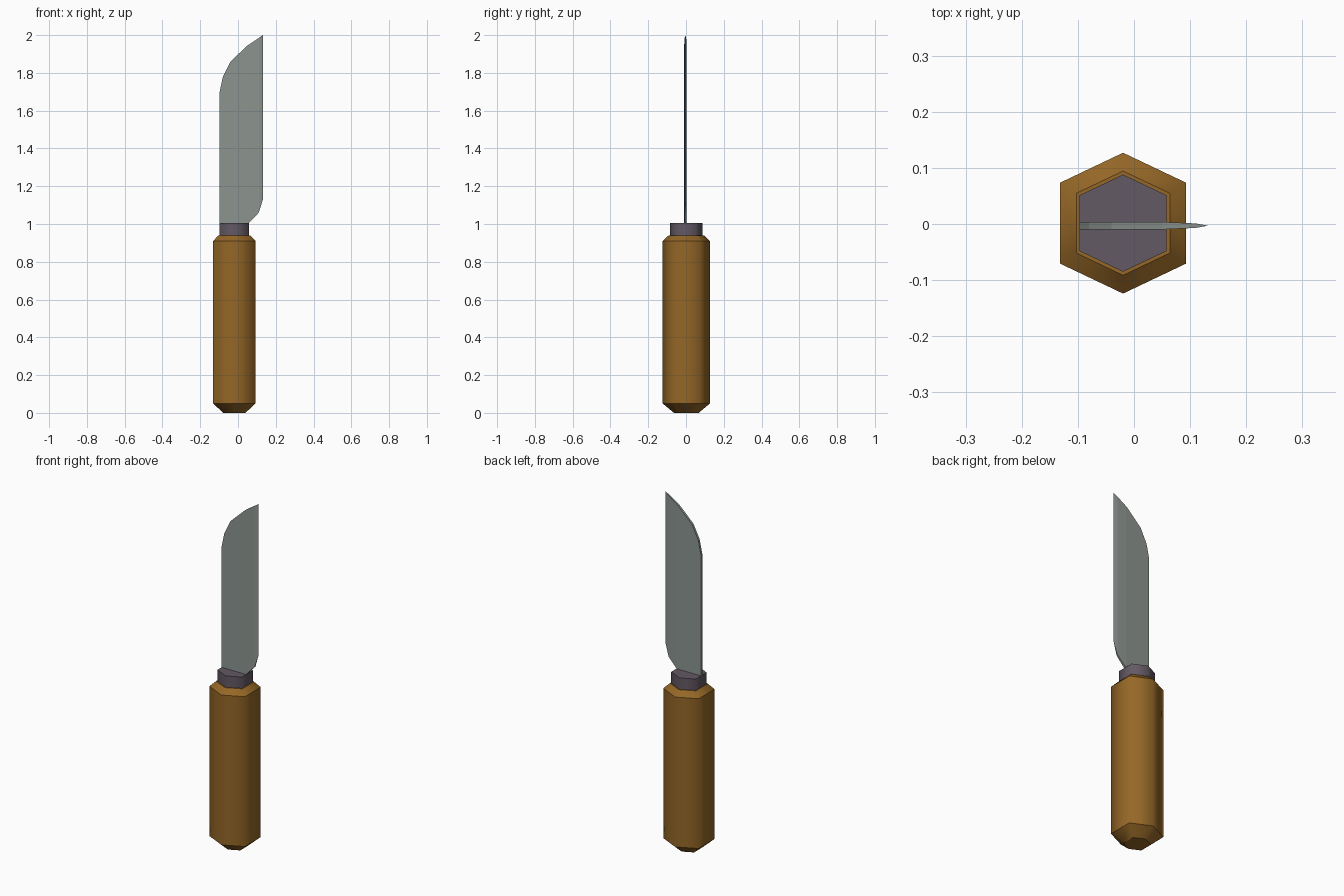
import bpy, bmesh

if "Cube" in bpy.data.objects:
    bpy.data.objects.remove(bpy.data.objects["Cube"])

def material(name, rgb):
    m = bpy.data.materials.new(name)
    m.diffuse_color = (*rgb, 1)
    m.use_nodes = True
    m.node_tree.nodes["Principled BSDF"].inputs["Base Color"].default_value = m.diffuse_color
    return m

WOOD = material("brown wood", (0.30, 0.135, 0.02))
METAL = material("dark collar metal", (0.125, 0.10, 0.125))
STEEL = material("grey blade steel", (0.265, 0.30, 0.28))

# Slightly squashed hexagon shared by the handle and collar
CX, CY = -0.0195, 0.0015
HEX = [(0, 0.1255), (-0.1125, 0.072), (-0.1125, -0.072),
       (0, -0.1255), (0.1125, -0.072), (0.1125, 0.072)]

def finish(bm, name, mat):
    bmesh.ops.recalc_face_normals(bm, faces=bm.faces[:])
    me = bpy.data.meshes.new(name)
    bm.to_mesh(me)
    bm.free()
    me.materials.append(mat)
    ob = bpy.data.objects.new(name, me)
    bpy.context.collection.objects.link(ob)
    return ob

def hex_stack(name, levels, mat):
    """Loft hexagons through (height, scale); smooth around, sharp at rings."""
    bm = bmesh.new()
    rings = [[bm.verts.new((CX + x * s, CY + y * s, z)) for x, y in HEX]
             for z, s in levels]
    for a, b in zip(rings, rings[1:]):
        for i in range(6):
            j = (i + 1) % 6
            bm.faces.new((a[i], a[j], b[j], b[i])).smooth = True
    bm.faces.new(rings[0][::-1])
    bm.faces.new(rings[-1])
    for e in bm.edges:
        if abs(e.verts[0].co.z - e.verts[1].co.z) < 1e-5:
            e.smooth = False
    return finish(bm, name, mat)

hex_stack("handle", [(0, 0.52), (0.05, 1), (0.91, 1), (0.94, 0.74)], WOOD)
hex_stack("collar", [(0.93, 0.69), (1.005, 0.69)], METAL)

# Blade: side outline, cut along the bevel lines, then thinned to the edge
OUTLINE = [(-0.097, 0.99), (0.045, 0.99), (0.062, 1.01), (0.11, 1.06),
           (0.132, 1.13), (0.132, 2.0), (0.05, 1.945), (-0.04, 1.86),
           (-0.08, 1.78), (-0.097, 1.70)]
EDGE_X, BEVELS = 0.132, ((0.055, 0.0065), (0.11, 0.004))

def half_thickness(x):
    (x0, t0), (x1, t1) = BEVELS
    if x <= x0:
        return t0
    if x <= x1:
        return t0 + (t1 - t0) * (x - x0) / (x1 - x0)
    return t1 * (EDGE_X - x) / (EDGE_X - x1)

bm = bmesh.new()
face = bm.faces.new([bm.verts.new((x, 0, z)) for x, z in OUTLINE])
ext = bmesh.ops.extrude_face_region(bm, geom=[face], use_keep_orig=True)
for v in ext["geom"]:
    if isinstance(v, bmesh.types.BMVert):
        v.co.y = 1
for bx, _ in BEVELS:
    bmesh.ops.bisect_plane(bm, geom=bm.verts[:] + bm.edges[:] + bm.faces[:],
                           plane_co=(bx, 0, 0), plane_no=(1, 0, 0))
for v in bm.verts:
    v.co.y = -0.003 + (1 if v.co.y > 0.5 else -1) * half_thickness(v.co.x)
bmesh.ops.remove_doubles(bm, verts=bm.verts[:], dist=1e-5)
finish(bm, "blade", STEEL)
